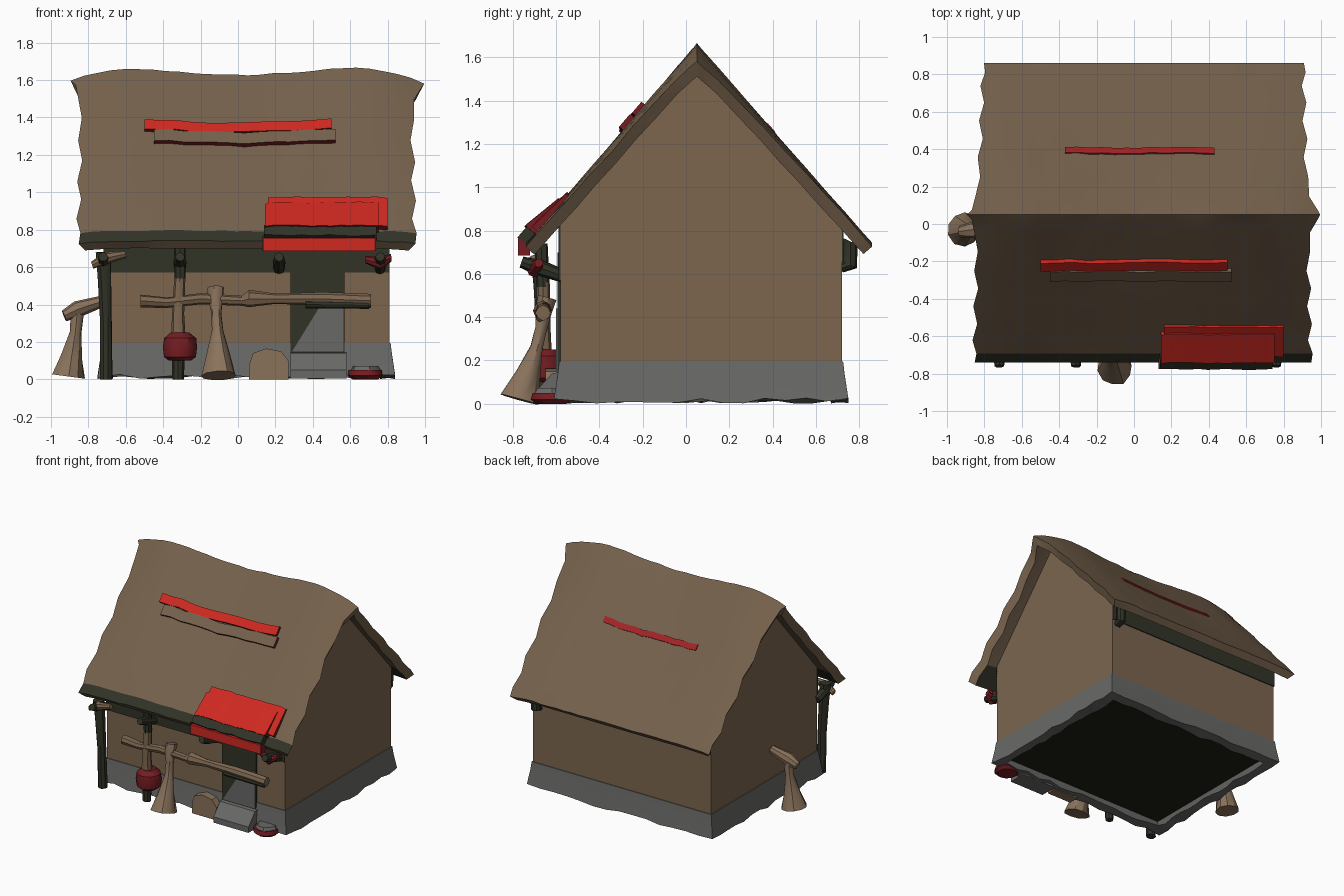
import bpy
import bmesh
import math
import random
from mathutils import Vector

random.seed(4)
default_cube = bpy.data.objects.get("Cube")
if default_cube:
    bpy.data.objects.remove(default_cube, do_unlink=True)


def make_material(name, red, green, blue):
    material = bpy.data.materials.new(name)
    material.use_nodes = True
    colour = (red, green, blue, 1)
    material.diffuse_color = colour
    material.node_tree.nodes["Principled BSDF"].inputs["Base Color"].default_value = colour
    return material


brown = make_material("weathered brown", .2, .132, .078)
roof_brown = make_material("roof brown", .178, .12, .072)
tan = make_material("straw tan", .25, .168, .105)
red = make_material("cloth red", .62, .022, .015)
dull_red = make_material("dull red", .36, .017, .02)
dark_red = make_material("pot red", .18, .012, .016)
grey = make_material("stone grey", .14, .14, .136)
dark = make_material("dark timber", .031, .033, .02)
shadow = make_material("dark floor", .012, .013, .008)


def finish(name, bm, *materials):
    """Turn a bmesh into a named object with smooth shading and sharp edges."""
    bmesh.ops.recalc_face_normals(bm, faces=bm.faces[:])
    mesh = bpy.data.meshes.new(name)
    bm.to_mesh(mesh)
    bm.free()
    for material in materials:
        mesh.materials.append(material)
    part = bpy.data.objects.new(name, mesh)
    bpy.context.collection.objects.link(part)
    bpy.ops.object.select_all(action='DESELECT')
    part.select_set(True)
    bpy.context.view_layer.objects.active = part
    bpy.ops.object.shade_smooth_by_angle(angle=math.radians(35))


def prism(name, outline, axis, low, high, material):
    """Extrude an outline, given in the two other axes, along an axis."""
    bm = bmesh.new()
    ends = []
    for level in (low, high):
        ring = []
        for first, second in outline:
            place = [first, second]
            place.insert(axis, level)
            ring.append(bm.verts.new(place))
        bm.faces.new(ring)
        ends.append(ring)
    count = len(outline)
    for i in range(count):
        j = (i + 1) % count
        bm.faces.new((ends[0][i], ends[0][j], ends[1][j], ends[1][i]))
    finish(name, bm, material)


def box(name, x, y, z, material):
    outline = [(y[0], z[0]), (y[1], z[0]), (y[1], z[1]), (y[0], z[1])]
    prism(name, outline, 0, x[0], x[1], material)


def limb(name, stations, material, sides=8, rough=.08):
    """Sweep round sections, each (x, y, z, radius), along a path."""
    bm = bmesh.new()
    points = [Vector(s[:3]) for s in stations]
    turn = (points[-1] - points[0]).to_track_quat('Z', 'Y')
    rings = []
    for point, station in zip(points, stations):
        ring = []
        for i in range(sides):
            a = math.tau * i / sides
            r = station[3] * random.uniform(1 - rough, 1 + rough)
            ring.append(bm.verts.new(point + turn @ Vector((r * math.cos(a), r * math.sin(a), 0))))
        rings.append(ring)
    for lower, upper in zip(rings, rings[1:]):
        for i in range(sides):
            j = (i + 1) % sides
            bm.faces.new((lower[i], lower[j], upper[j], upper[i]))
    bm.faces.new(rings[0])
    bm.faces.new(rings[-1])
    finish(name, bm, material)


# Roof surface: t runs from the ridge (0) to the eave (1), side -1 is the front
RIDGE_Y, RIDGE_Z, EAVE_Z = .05, 1.645, .74


def roof_point(x, side, t, off=0):
    run = .79 if side < 0 else .81
    drop = RIDGE_Z - EAVE_Z
    length = math.hypot(run, drop)
    sag = -.018 * math.cos(math.pi * x / .65) * (1 - t)
    # The gable ends droop
    sag -= .045 * max(0, (abs(x - .045) - .6) / .3) ** 2 * (1 - .7 * t)
    return Vector((x, RIDGE_Y + side * (run * t + off * drop / length),
                   RIDGE_Z - drop * t + sag + off * run / length))


def roof_span(side, t):
    flare = math.exp(-12 * t)
    ripple = .012 * math.sin(28 * t)
    left = -.835 - .06 * flare - (.02 * t if side < 0 else -.03 * t) + ripple
    right = .925 + .07 * flare + (.02 * t if side < 0 else -.02 * t) + ripple
    return left, right


def build_roof():
    steps = [.03, .12, .25, .38, .5, .62, .74, .85, .94, 1]
    rows = [(-1, t) for t in reversed(steps)] + [(1, 0)] + [(1, t) for t in steps]
    columns = 26
    last = len(rows) - 1
    bm = bmesh.new()
    outer, inner = [], []
    for side, t in rows:
        left, right = roof_span(side, t)
        top, under = [], []
        for i in range(columns + 1):
            x = left + (right - left) * i / columns
            wobble = Vector((0, 0, random.uniform(-.004, .004)))
            top.append(bm.verts.new(roof_point(x, side, t) + wobble))
            # The underside is narrower, so the gable edges lean inward
            x = left + .035 + (right - left - .07) * i / columns
            under.append(bm.verts.new(roof_point(x, side, t * .95) - Vector((0, 0, .085))))
        outer.append(top)
        inner.append(under)
    for k in range(last):
        for i in range(columns):
            face = bm.faces.new((outer[k][i], outer[k][i + 1], outer[k + 1][i + 1], outer[k + 1][i]))
            face.material_index = int(k == 0)
            face = bm.faces.new((inner[k][i], inner[k][i + 1], inner[k + 1][i + 1], inner[k + 1][i]))
            face.material_index = int(k < 2 or k > last - 3)
        for i in (0, columns):
            bm.faces.new((outer[k][i], inner[k][i], inner[k + 1][i], outer[k + 1][i]))
    for k in (0, last):
        for i in range(columns):
            bm.faces.new((outer[k][i], outer[k][i + 1], inner[k][i + 1], inner[k][i]))
    finish("roof", bm, roof_brown, dark)


def roof_strip(name, x, side, t, off, top_material, edge_material, tilt=0, wave=.005):
    """A wavy slab on one slope; tilt lifts its lower edge off the roof."""
    bm = bmesh.new()
    count = 12
    rings = []
    for i in range(count + 1):
        px = x[0] + (x[1] - x[0]) * i / count
        bend = random.uniform(-wave, wave)
        corners = [(t[0], off[0]), (t[1], off[0]), (t[1], off[1] + tilt), (t[0], off[1])]
        rings.append([bm.verts.new(roof_point(px, side, a + bend, b)) for a, b in corners])
    for near, far in zip(rings, rings[1:]):
        for i in range(4):
            j = (i + 1) % 4
            face = bm.faces.new((near[i], near[j], far[j], far[i]))
            face.material_index = int(i < 2)
    for ring in (rings[0], rings[-1]):
        bm.faces.new(ring).material_index = 1
    finish(name, bm, top_material, edge_material)


def build_base():
    """Flared stone footing with a chipped lower edge and a dark floor."""
    bm = bmesh.new()
    per_side = 14
    corners = [Vector(c) for c in ((-.72, -.58), (.81, -.58), (.81, .72), (-.72, .72))]
    middle = Vector((.045, .07))
    rings = []
    for grow, z, chip in ((.006, .195, 0), (.012, .14, .003), (.03, .014, .013), (-.05, .014, .013), (-.06, .05, 0)):
        ring = []
        for k in range(4):
            for i in range(per_side):
                flat = corners[k].lerp(corners[(k + 1) % 4], i / per_side)
                away = flat - middle
                flat = middle + Vector((away.x * (1 + grow / .765), away.y * (1 + grow / .65)))
                ring.append(bm.verts.new((flat.x, flat.y, z + random.uniform(-chip, chip))))
        rings.append(ring)
    count = per_side * 4
    for upper, lower in zip(rings, rings[1:]):
        for i in range(count):
            j = (i + 1) % count
            bm.faces.new((upper[i], upper[j], lower[j], lower[i]))
    bm.faces.new(rings[0])
    bm.faces.new(rings[-1]).material_index = 1
    finish("stone_base", bm, grey, shadow)


# House body
build_base()
prism("walls", [(-.58, .15), (.72, .15), (.72, .84), (.05, 1.575), (-.58, .85)], 0, -.72, .81, brown)
build_roof()
box("front_wall_beam", (-.72, .81), (-.588, -.57), (.57, .83), dark)
box("back_wall_beam", (-.72, .81), (.71, .728), (.655, .82), dark)

# Strips and awning on the roof
roof_strip("front_red_strip", (-.5, .5), -1, (.305, .36), (-.01, .022), red, dark_red)
roof_strip("front_brown_strip", (-.45, .52), -1, (.365, .43), (-.01, .025), roof_brown, dark_red)
roof_strip("back_red_strip", (-.37, .43), 1, (.4, .437), (-.01, .008), dull_red, dull_red)
roof_strip("awning_cloth", (.16, .8), -1, (.75, .93), (-.01, .012), red, dark_red, tilt=.02)
roof_strip("awning_overlay", (.145, .75), -1, (.79, .95), (-.01, .022), red, dark_red, tilt=.035)
roof_strip("awning_trim", (.14, .74), -1, (.945, 1), (-.01, .048), dark, dark)
box("awning_flap", (.14, .73), (-.775, -.745), (.685, .755), red)
for label, x in (("left", .73), ("right", .132)):
    box("awning_flap_edge_" + label, (x, x + .008), (-.775, -.72), (.685, .77), dark_red)

# Door and front step
box("door", (.28, .57), (-.594, -.575), (.14, .7), dark)
prism("door_light_patch", [(.29, .15), (.565, .15), (.565, .44), (.45, .41)], 1, -.6, -.592, grey)
prism("front_step", [(-.7, .005), (-.56, .005), (-.56, .15), (-.62, .14), (-.7, .05)], 0, .28, .58, grey)

# Posts, brackets and rail
limb("corner_post", [(-.705, -.65, 0, .035), (-.705, -.66, .3, .032), (-.715, -.67, .55, .038), (-.72, -.68, .68, .04)], dark)
limb("barrel_post_foot", [(-.32, -.66, 0, .03), (-.32, -.66, .12, .035)], dark)
limb("barrel_post", [(-.32, -.66, .2, .04), (-.32, -.66, .35, .032), (-.31, -.66, .56, .03)], brown)
limb("barrel_post_top", [(-.31, -.66, .54, .031), (-.31, -.67, .74, .033)], dark)
for label, x in (("left", .76), ("door", .22), ("barrel", -.31), ("right", -.72)):
    limb(label + "_eave_bracket", [(x, -.57, .59, .03), (x, -.68, .63, .035), (x, -.76, .655, .025)], dark)
limb("left_bracket_tip", [(.68, -.68, .64, .02), (.76, -.7, .62, .035), (.82, -.68, .65, .02)], dark_red)
limb("right_bracket_tip", [(-.78, -.7, .61, .02), (-.7, -.71, .65, .032), (-.6, -.7, .67, .02)], brown)
limb("back_bracket", [(.76, .7, .62, .03), (.76, .76, .64, .035), (.76, .76, .75, .035)], dark)
limb("front_rail", [(-.52, -.66, .42, .035), (-.38, -.66, .41, .03), (-.2, -.66, .43, .03), (.02, -.66, .42, .025),
                    (.06, -.66, .43, .045), (.2, -.66, .43, .028), (.45, -.66, .43, .035), (.71, -.66, .42, .035)], brown)
limb("lower_rail", [(.36, -.675, .4, .02), (.7, -.675, .395, .018)], dark)

# Barrel, pot, stone and brooms
limb("hanging_barrel", [(-.31, -.65, .1, .06), (-.31, -.65, .12, .085), (-.31, -.65, .17, .092),
                        (-.31, -.65, .22, .085), (-.31, -.65, .25, .05)], dark_red, 12, .03)
limb("flat_pot", [(.68, -.62, 0, .07), (.68, -.62, .02, .095), (.68, -.62, .05, .09)], dark_red, 12, .04)
limb("pot_stone_lid", [(.68, -.62, .045, .08), (.68, -.62, .072, .065)], grey, 10)
prism("round_stone", [(.06, 0), (.27, 0), (.27, .1), (.23, .15), (.15, .165), (.08, .14), (.06, .08)], 1, -.65, -.57, tan)
limb("front_broom", [(-.12, -.64, .49, .045), (-.12, -.66, .43, .04), (-.115, -.67, .35, .028),
                     (-.11, -.69, .26, .03), (-.105, -.73, .14, .06), (-.1, -.77, .02, .095)], tan, 10)
limb("side_broom", [(-.905, -.03, .015, .09), (-.89, -.03, .12, .062), (-.87, -.03, .25, .032),
                    (-.86, -.03, .35, .035)], tan, 10)
limb("side_broom_handle", [(-.93, -.04, .34, .03), (-.86, -.03, .375, .045), (-.72, -.02, .42, .03)], tan)
